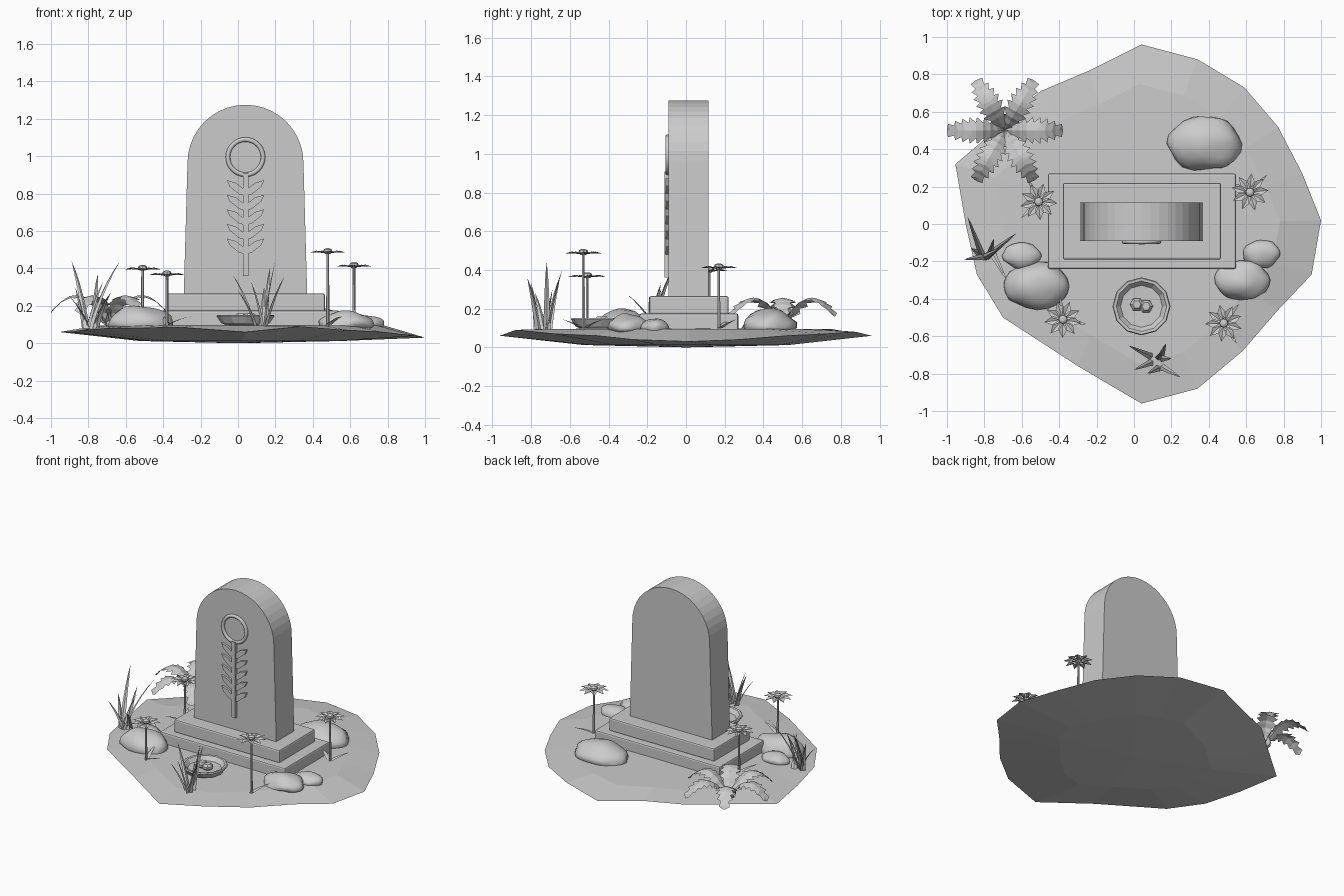
import bpy, bmesh, math, random
from mathutils import Vector, noise

if "Cube" in bpy.data.objects:
    bpy.data.objects.remove(bpy.data.objects["Cube"])

random.seed(4)
stone = bpy.data.materials.new("stone_grey")
stone.diffuse_color = (0.6, 0.6, 0.6, 1)
stone.use_nodes = True
stone.node_tree.nodes["Principled BSDF"].inputs["Base Color"].default_value = stone.diffuse_color


def add(name, verts, faces, smooth=False):
    me = bpy.data.meshes.new(name)
    me.from_pydata([tuple(v) for v in verts], [], faces)
    bm = bmesh.new()
    bm.from_mesh(me)
    bmesh.ops.recalc_face_normals(bm, faces=bm.faces)
    bm.to_mesh(me)
    bm.free()
    me.materials.append(stone)
    ob = bpy.data.objects.new(name, me)
    bpy.context.collection.objects.link(ob)
    if smooth:
        me.shade_smooth()
    return ob


def bevel(ob, width):
    m = ob.modifiers.new("bevel", "BEVEL")
    m.width, m.segments = width, 2
    return ob


def box(name, x0, x1, y0, y1, z0, z1):
    v = [(x, y, z) for z in (z0, z1) for x, y in ((x0, y0), (x1, y0), (x1, y1), (x0, y1))]
    return add(name, v, [(3, 2, 1, 0), (4, 5, 6, 7)] +
               [(i, (i + 1) % 4, (i + 1) % 4 + 4, i + 4) for i in range(4)])


def extrude(name, outline, y0, y1):
    """Extrude an x/z outline along y."""
    n = len(outline)
    v = [(x, y, z) for y in (y0, y1) for x, z in outline]
    return add(name, v, [tuple(range(n)), tuple(range(n, 2 * n))] +
               [(i, (i + 1) % n, (i + 1) % n + n, i + n) for i in range(n)])


def lathe(name, profile, centre, n, closed=False):
    """Revolve radius/height pairs around z."""
    v, f = [], []
    for r, z in profile:
        v += [(centre[0] + r * math.cos(math.tau * i / n),
               centre[1] + r * math.sin(math.tau * i / n), z) for i in range(n)]
    for k in range(len(profile) - 1):
        f += [(k * n + i, k * n + (i + 1) % n, (k + 1) * n + (i + 1) % n, (k + 1) * n + i) for i in range(n)]
    return add(name, v, f + [tuple(range(n)), tuple(range(len(v) - n, len(v)))])


# Ground: irregular lens-shaped slab
rim = [(0.04, 0.96, .06), (0.34, 0.88, .08), (0.59, 0.73, .07), (0.77, 0.52, .06), (0.90, 0.27, .04),
       (1.0, 0.02, .03), (0.95, -0.27, .04), (0.77, -0.46, .06), (0.58, -0.68, .07), (0.34, -0.88, .09),
       (0.04, -0.96, .06), (-0.30, -0.76, .085), (-0.70, -0.50, .08), (-0.84, -0.27, .07),
       (-0.90, 0.0, .06), (-0.955, 0.32, .06), (-0.72, 0.52, .07), (-0.50, 0.71, .08), (-0.24, 0.82, .08)]
n = len(rim)
verts = [(x * s, y * s, z if s == 1 else h) for s, h in ((.55, .012), (1, 0), (.78, .095)) for x, y, z in rim]
verts += [(0, 0, 0), (0, 0, .1)]
faces = [(k + i, k + (i + 1) % n, k + n + (i + 1) % n, k + n + i) for k in (0, n) for i in range(n)]
for i in range(n):
    faces += [(i, (i + 1) % n, 3 * n), (2 * n + i, 2 * n + (i + 1) % n, 3 * n + 1)]
add("ground", verts, faces)

# Stepped base and arched slab
bevel(box("lower_step", -.46, .545, -.24, .27, .07, .175), .01)
bevel(box("upper_step", -.38, .465, -.19, .22, .17, .265), .01)
arch = [(-.29, .26), (.37, .26)]
arch += [(.04 + .31 * math.cos(math.pi * i / 20), .965 + .31 * math.sin(math.pi * i / 20)) for i in range(21)]
extrude("arched_slab", arch, -.09, .115)

# Relief: ring, stem and paired leaves
bpy.ops.mesh.primitive_torus_add(location=(.04, -.095, .995), rotation=(math.pi / 2, 0, 0), major_radius=.094,
                                 minor_radius=.012, major_segments=32, minor_segments=8)
ring = bpy.context.object
ring.name = "relief_ring"
ring.data.materials.append(stone)
ring.data.shade_smooth()
extrude("relief_stem", [(.026, .36), (.056, .36), (.056, .91), (.026, .91)], -.112, -.085)
leaf = [(0, 0), (.035, .01), (.085, .05), (.1, .085), (.05, .07), (.012, .04)]
for k in range(5):
    for s in (-1, 1):
        extrude("relief_leaf", [(.04 + s * x, .475 + .078 * k + z) for x, z in leaf], -.105, -.085)


# Rocks: noise-shaped flattened spheres
def rock(x, y, rx, ry, top, seed):
    bm = bmesh.new()
    bmesh.ops.create_icosphere(bm, subdivisions=3, radius=1)
    for v in bm.verts:
        v.co *= 1 + .14 * noise.noise(v.co * 1.5 + Vector((seed, seed, 0)))
        v.co = Vector((x + v.co.x * rx, y + v.co.y * ry, .1 + v.co.z * (top - .1 if v.co.z > 0 else .04)))
    me = bpy.data.meshes.new("rock")
    bm.to_mesh(me)
    bm.free()
    me.materials.append(stone)
    me.shade_smooth()
    bpy.context.collection.objects.link(bpy.data.objects.new("rock", me))


for i, r in enumerate([(.38, .43, .195, .145, .2), (-.52, -.33, .178, .125, .2), (-.6, -.17, .1, .07, .15),
                       (.58, -.3, .145, .105, .17), (.68, -.16, .1, .075, .15)]):
    rock(*r, seed=3.7 * i + 1.3)

# Offering bowl with two small pieces
lathe("bowl", [(.09, .09), (.13, .108), (.155, .145), (.15, .152), (.135, .15), (.112, .122), (.02, .118)],
      (.04, -.44), 12)
for x, y in ((.015, -.43), (.065, -.44)):
    lathe("bowl_piece", [(.02, .115), (.037, .13), (.037, .145), (.022, .16)], (x, y), 6)


# Tapered blade that follows a bending path
def blade(name, base, tip, width, bend, steps=5):
    a, b = Vector(base), Vector(tip)
    d = b - a
    side = Vector((-d.y, d.x, 0)).normalized()
    out = Vector((d.x, d.y, 0))
    v, f = [], []
    for k in range(steps + 1):
        t = k / steps
        p = a + d * t + (Vector((0, 0, d.length)) - out * .8) * bend * t * (1 - t)
        w = width * (1 - t) ** .7
        fold = out.normalized() * w * .5
        v += [p - side * w + fold, p, p + side * w + fold]
        if k:
            q = 3 * k - 3
            f += [(q, q + 1, q + 4, q + 3), (q + 1, q + 2, q + 5, q + 4)]
    return add(name, v, f)


clumps = [((-.79, -.16), [(-.89, .04, .44), (-.63, -.05, .44), (-.87, -.13, .3), (-.68, -.3, .27),
                          (-.75, -.08, .37), (-.91, -.19, .26), (-.72, -.13, .33)]),
          ((.12, -.74), [(-.03, -.65, .37), (.17, -.64, .4), (.25, -.82, .36), (.0, -.78, .28),
                         (.2, -.72, .44), (.07, -.8, .33), (.14, -.69, .3)])]
for (cx, cy), tips in clumps:
    for x, y, z in tips:
        base = (cx + random.uniform(-.03, .03), cy + random.uniform(-.03, .03), .08)
        blade("grass_blade", base, (x, y, z), .019, .22)


# Flowers: stem, domed centre, pointed petals, two low leaves
def flower(x, y, z, turn):
    lathe("flower_stem", [(.009, .08), (.007, z)], (x, y), 6)
    lathe("flower_centre", [(.014, z - .012), (.025, z), (.022, z + .012), (.01, z + .018)], (x, y), 8)
    v, f = [], []
    for k in range(9):
        a = math.tau * k / 9 + turn
        u, s = Vector((math.cos(a), math.sin(a), 0)), Vector((-math.sin(a), math.cos(a), 0))
        c = Vector((x, y, z))
        up = Vector((0, 0, 1))
        q = len(v)
        v += [c + u * .015 - up * .008, c + u * .06 + s * .021 + up * .005, c + u * .1 - up * .006,
              c + u * .06 - s * .021 + up * .005, c + u * .06 - up * .004]
        f += [(q, q + 1, q + 4), (q + 1, q + 2, q + 4), (q + 2, q + 3, q + 4), (q + 3, q, q + 4)]
    add("flower_petals", v, f)
    for a in (turn, turn + 1.9):
        blade("flower_leaf", (x, y, .1), (x + .13 * math.cos(a), y + .13 * math.sin(a), .145), .018, .1, 4)


for i, p in enumerate([(-.51, .12, .4), (.62, .17, .415), (-.38, -.51, .37), (.48, -.53, .49)]):
    flower(*p, turn=(2.0, .8, -.2, -1.0)[i])

# Fern: six arching serrated fronds
for k in range(6):
    a = math.tau * k / 6
    u, s = Vector((math.cos(a), math.sin(a), 0)), Vector((-math.sin(a), math.cos(a), 0))
    teeth, length = 8, .31
    v, f = [], []
    for j in range(2 * teeth + 1):
        t = j / (2 * teeth)
        z = .1 + .56 * t - .5 * t * t
        mid = Vector((-.69, .5, z)) + u * length * t
        w = (.012 + .06 * math.sin(math.pi * min(1, t * .8 + .12))) * (1 if j % 2 else .6)
        if j == 2 * teeth:
            w = .003
        lean = u * (.014 if j % 2 else 0) - Vector((0, 0, w * .25))
        v += [mid + s * w + lean, mid, mid - s * w + lean]
        if j:
            q = 3 * j - 3
            f += [(q, q + 1, q + 4, q + 3), (q + 1, q + 2, q + 5, q + 4)]
    add("fern_frond", v, f)
